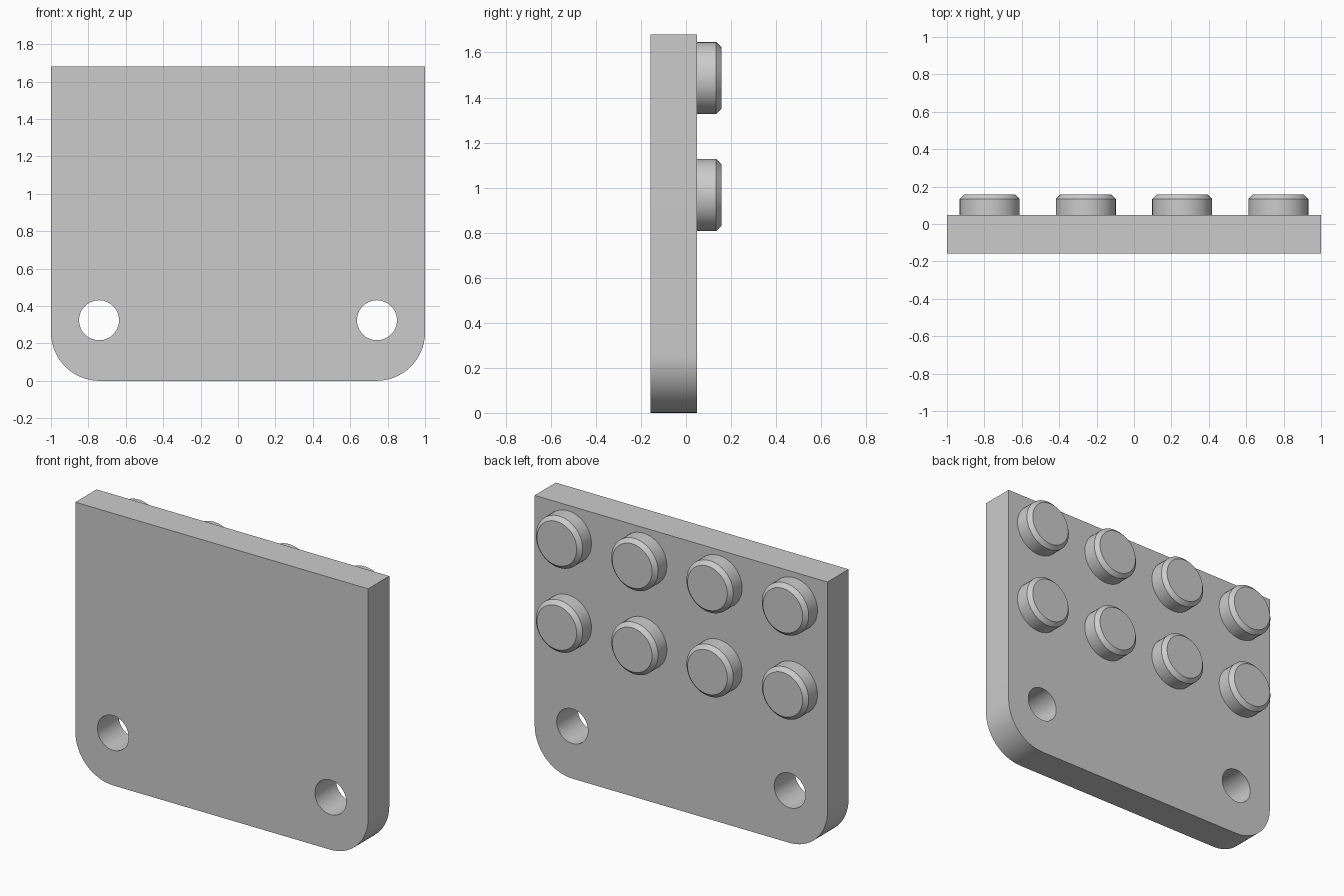
import bpy, bmesh, math

if "Cube" in bpy.data.objects:
    bpy.data.objects.remove(bpy.data.objects["Cube"])

Y_FRONT, Y_BACK, Y_STUD = -0.158, 0.048, 0.158
HEIGHT, CORNER = 1.68, 0.26

grey = bpy.data.materials.new("light grey")
grey.diffuse_color = (0.6, 0.6, 0.6, 1)
grey.use_nodes = True
grey.node_tree.nodes["Principled BSDF"].inputs["Base Color"].default_value = grey.diffuse_color


def finish(bm, name):
    bmesh.ops.recalc_face_normals(bm, faces=bm.faces)
    mesh = bpy.data.meshes.new(name)
    bm.to_mesh(mesh)
    bm.free()
    obj = bpy.data.objects.new(name, mesh)
    bpy.context.collection.objects.link(obj)
    mesh.materials.append(grey)
    return obj


def smooth(obj):
    bpy.ops.object.select_all(action='DESELECT')
    obj.select_set(True)
    bpy.context.view_layer.objects.active = obj
    bpy.ops.object.shade_smooth_by_angle(angle=math.radians(30))


def lathe(name, x, z, rings, segments=48):
    """Closed round part along y from (radius, y) rings."""
    bm = bmesh.new()
    loops = []
    for r, y in rings:
        angles = [math.tau * i / segments for i in range(segments)]
        loops.append([bm.verts.new((x + r * math.cos(a), y, z + r * math.sin(a))) for a in angles])
    for a, b in zip(loops, loops[1:]):
        for i in range(segments):
            j = (i + 1) % segments
            bm.faces.new((a[i], a[j], b[j], b[i]))
    bm.faces.new(loops[0])
    bm.faces.new(loops[-1])
    return finish(bm, name)


# Plate: square top corners, rounded bottom corners
outline = [(1, HEIGHT), (-1, HEIGHT)]
for cx, start in ((-1 + CORNER, math.pi), (1 - CORNER, 1.5 * math.pi)):
    for i in range(17):
        a = start + math.pi / 2 * i / 16
        outline.append((cx + CORNER * math.cos(a), CORNER + CORNER * math.sin(a)))
bm = bmesh.new()
face = bm.faces.new([bm.verts.new((x, Y_FRONT, z)) for x, z in outline])
ext = bmesh.ops.extrude_face_region(bm, geom=[face])
bmesh.ops.translate(bm, vec=(0, Y_BACK - Y_FRONT, 0),
                    verts=[v for v in ext["geom"] if isinstance(v, bmesh.types.BMVert)])
plate = finish(bm, "plate")

# Two bolt holes through the plate
for side in (-1, 1):
    cutter = lathe("hole_cutter", side * 0.743, 0.324, [(0.107, -0.4), (0.107, 0.4)])
    cutter.hide_render = True
    cutter.hide_set(True)
    mod = plate.modifiers.new("hole", 'BOOLEAN')
    mod.operation = 'DIFFERENCE'
    mod.solver = 'EXACT'
    mod.object = cutter
    bpy.context.view_layer.objects.active = plate
    bpy.ops.object.modifier_apply(modifier=mod.name)
    bpy.data.objects.remove(cutter)
smooth(plate)

# Chamfered studs on the back, two rows of four
for z in (0.967, 1.486):
    for x in (-0.772, -0.257, 0.257, 0.772):
        smooth(lathe("stud", x, z, [(0.16, Y_BACK - 0.005), (0.16, Y_STUD - 0.024),
                                    (0.136, Y_STUD)]))
